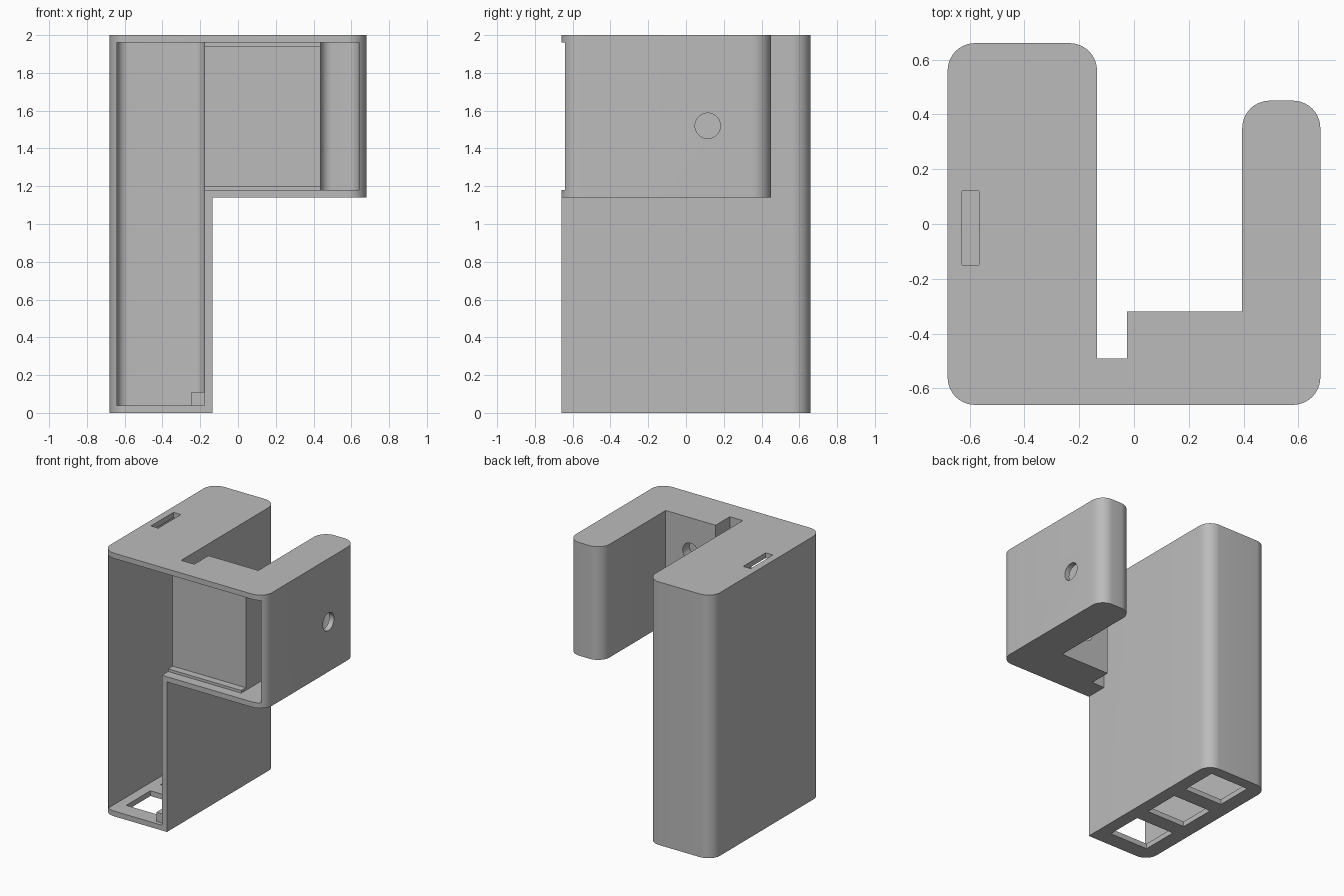
import bpy, bmesh, math
from mathutils import Vector

cube = bpy.data.objects.get("Cube")
if cube:
    bpy.data.objects.remove(cube)

grey = bpy.data.materials.new("plain grey")
grey.use_nodes = True
GREY = (0.5, 0.5, 0.5, 1)
grey.diffuse_color = GREY
grey.node_tree.nodes["Principled BSDF"].inputs["Base Color"].default_value = GREY


def rounded(outline, steps=10):
    """Turn (x, y, radius) corners into a flat list of points."""
    points = []
    for i, (x, y, r) in enumerate(outline):
        p = Vector((x, y))
        if not r:
            points.append(p)
            continue
        a = (Vector(outline[i - 1][:2]) - p).normalized()
        b = (Vector(outline[(i + 1) % len(outline)][:2]) - p).normalized()
        centre = p + (a + b) * r
        for k in range(steps + 1):
            t = k / steps * math.pi / 2
            points.append(centre - b * r * math.cos(t) - a * r * math.sin(t))
    return points


def finish(bm, name):
    bmesh.ops.recalc_face_normals(bm, faces=bm.faces[:])
    mesh = bpy.data.meshes.new(name)
    bm.to_mesh(mesh)
    bm.free()
    mesh.materials.append(grey)
    obj = bpy.data.objects.new(name, mesh)
    bpy.context.collection.objects.link(obj)
    return obj


def prism(name, outline, z0, z1):
    bm = bmesh.new()
    face = bm.faces.new([bm.verts.new((p.x, p.y, z0)) for p in rounded(outline)])
    made = bmesh.ops.extrude_face_region(bm, geom=[face])["geom"]
    top = [v for v in made if isinstance(v, bmesh.types.BMVert)]
    bmesh.ops.translate(bm, verts=top, vec=(0, 0, z1 - z0))
    return finish(bm, name)


def box(name, x0, x1, y0, y1, z0, z1):
    return prism(name, [(x0, y0, 0), (x1, y0, 0), (x1, y1, 0), (x0, y1, 0)], z0, z1)


def rod(name, centre, radius, depth, axis):
    bm = bmesh.new()
    bmesh.ops.create_cone(bm, cap_ends=True, segments=40, radius1=radius,
                          radius2=radius, depth=depth)
    turn = Vector((0, 0, 1)).rotation_difference(Vector(axis)).to_matrix()
    bmesh.ops.rotate(bm, verts=bm.verts[:], matrix=turn)
    bmesh.ops.translate(bm, verts=bm.verts[:], vec=centre)
    return finish(bm, name)


def combine(target, tool, operation):
    mod = target.modifiers.new("boolean", "BOOLEAN")
    mod.operation, mod.object, mod.solver = operation, tool, "EXACT"
    bpy.context.view_layer.objects.active = target
    bpy.ops.object.modifier_apply(modifier=mod.name)
    bpy.data.objects.remove(tool)


# Outer shell: tall body plus a hooked side arm
L, R, F, B = -0.68, 0.68, -0.66, 0.66
W = -0.135
CORNER = 0.1
shell = prism("housing", [(L, F, CORNER), (W, F, 0), (W, B, CORNER), (L, B, CORNER)], 0, 2)
arm = prism("arm", [(-0.3, F, 0), (R, F, CORNER), (R, 0.45, CORNER), (0.395, 0.45, CORNER),
                    (0.395, -0.32, 0), (-0.025, -0.32, 0), (-0.025, -0.49, 0),
                    (-0.3, -0.49, 0)], 1.14, 2)
combine(shell, arm, "UNION")

# Hollow interior, open at the front
IN = 0.06
cutters = [
    prism("body_cavity", [(-0.64, -0.9, 0), (-0.178, -0.9, 0), (-0.178, 0.62, IN),
                          (-0.64, 0.62, IN)], 0.04, 1.96),
    prism("arm_cavity", [(-0.3, -0.9, 0), (0.64, -0.9, 0), (0.64, 0.41, IN), (0.437, 0.41, IN),
                         (0.437, -0.53, 0), (-0.3, -0.53, 0)], 1.18, 1.96),
    # Slot in the top
    box("top_slot", -0.627, -0.565, -0.15, 0.12, 1.9, 2.1),
    # Round opening in the outer arm wall
    rod("side_hole", (0.68, 0.115, 1.52), 0.067, 0.16, (1, 0, 0)),
]
# Blind screw holes in the bridge
for z in (1.4, 1.74):
    cutters.append(rod("screw_hole", (0.185, -0.32, z), 0.067, 0.16, (0, 1, 0)))
# Vent windows in the floor
for y in (-0.39, 0.02, 0.43):
    cutters.append(box("floor_window", -0.565, -0.235, y - 0.145, y + 0.145, -0.1, 0.1))
for cutter in cutters:
    combine(shell, cutter, "DIFFERENCE")

# Panel rails and the small corner stop
combine(shell, box("lower_rail", -0.178, 0.437, -0.585, -0.5, 1.16, 1.2), "UNION")
combine(shell, box("upper_rail", -0.178, 0.437, -0.585, -0.5, 1.94, 1.98), "UNION")
combine(shell, box("corner_stop", -0.245, -0.16, -0.63, -0.565, 0.02, 0.11), "UNION")

bpy.ops.object.select_all(action="DESELECT")
shell.select_set(True)
bpy.context.view_layer.objects.active = shell
bpy.ops.object.shade_smooth_by_angle(angle=math.radians(30))
